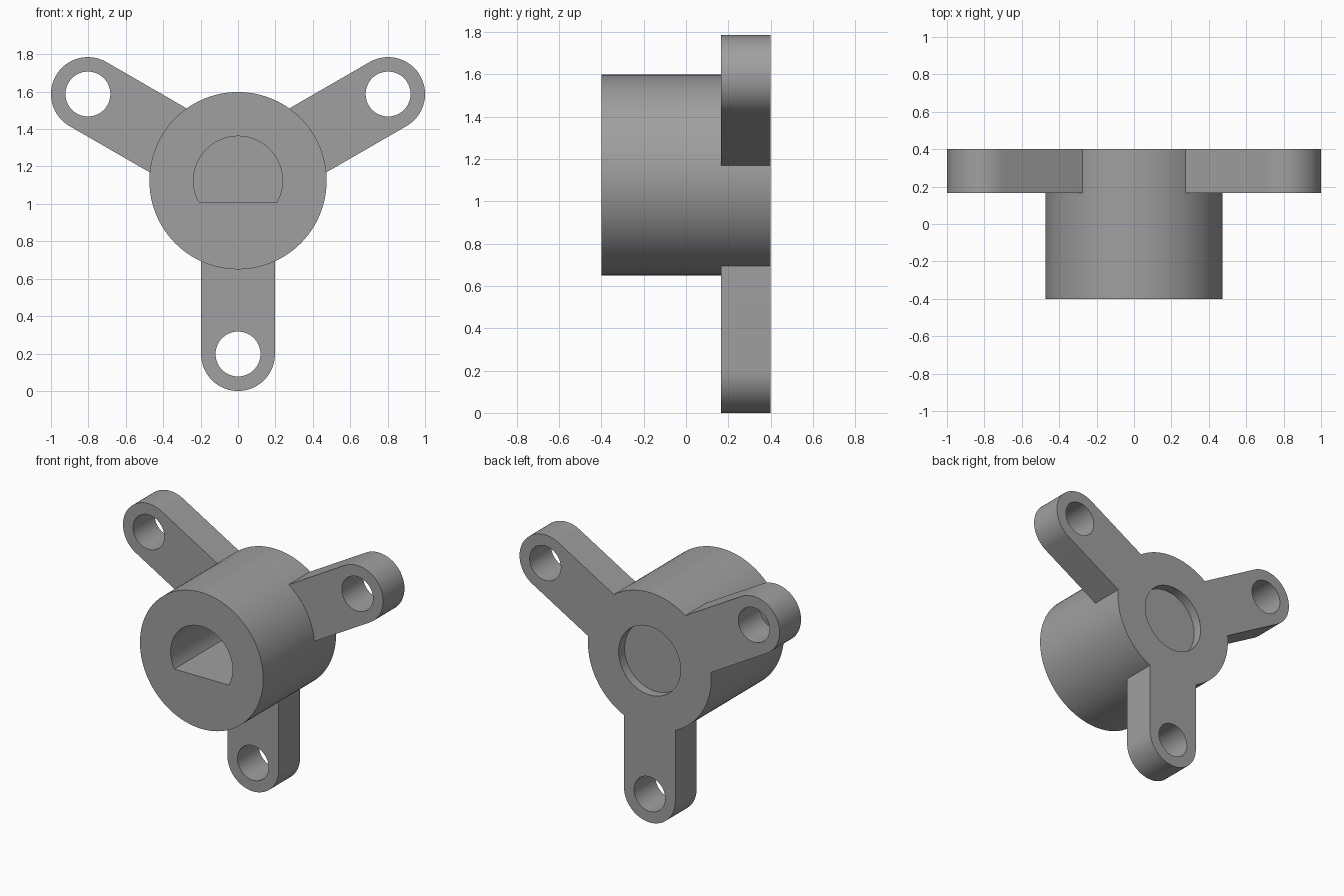
import bpy, bmesh, math
from mathutils import Matrix

if "Cube" in bpy.data.objects:
    bpy.data.objects.remove(bpy.data.objects["Cube"])

CZ = 1.124                    # height of the hub axis
HUB_R, BORE_R, ARM_R, HOLE_R = 0.474, 0.238, 0.1975, 0.12
REACH = 0.9266                # hub axis to arm hole
FRONT, PLATE, BACK = -0.4, 0.165, 0.4

grey = bpy.data.materials.new("grey")
grey.diffuse_color = (0.35, 0.35, 0.35, 1)
grey.use_nodes = True
grey.node_tree.nodes["Principled BSDF"].inputs["Base Color"].default_value = grey.diffuse_color


def arc(r, a0, a1, n, cx=0, cz=0):
    """Points along an arc, angles in degrees, both ends included."""
    return [(cx + r * math.cos(math.radians(a0 + (a1 - a0) * i / n)),
             cz + r * math.sin(math.radians(a0 + (a1 - a0) * i / n)))
            for i in range(n + 1)]


def circle(r, cx=0, cz=0, n=96):
    return arc(r, 0, 360, n, cx, cz)[:-1]


def extrude(name, outline, y0, y1, turns=(0,)):
    """Prism of an x/z outline from y0 to y1, repeated about the hub axis."""
    bm = bmesh.new()
    for turn in turns:
        rot = Matrix.Translation((0, 0, CZ)) @ Matrix.Rotation(math.radians(turn), 4, 'Y')
        face = bm.faces.new([bm.verts.new((x, y0, z)) for x, z in outline])
        new = bmesh.ops.extrude_face_region(bm, geom=[face])["geom"]
        top = [v for v in new if isinstance(v, bmesh.types.BMVert)]
        bmesh.ops.translate(bm, verts=top, vec=(0, y1 - y0, 0))
        bmesh.ops.transform(bm, matrix=rot, verts=list(face.verts) + top)
    bmesh.ops.recalc_face_normals(bm, faces=bm.faces)
    mesh = bpy.data.meshes.new(name)
    bm.to_mesh(mesh)
    bm.free()
    mesh.materials.append(grey)
    ob = bpy.data.objects.new(name, mesh)
    bpy.context.collection.objects.link(ob)
    return ob


def combine(target, tool, operation):
    mod = target.modifiers.new(operation, 'BOOLEAN')
    mod.object, mod.operation, mod.solver = tool, operation, 'EXACT'
    bpy.context.view_layer.objects.active = target
    bpy.ops.object.modifier_apply(modifier=mod.name)
    bpy.data.objects.remove(tool)


# Hub with three round-ended arms flush with its back
hub = extrude("hub_with_arms", circle(HUB_R), FRONT, BACK)
arm = [(-ARM_R, -0.3)] + arc(ARM_R, 180, 360, 40, 0, -REACH) + [(ARM_R, -0.3)]
combine(hub, extrude("arms", arm, PLATE, BACK, (0, 120, 240)), 'UNION')

# Bolt holes through the arm ends
combine(hub, extrude("bolt_holes", circle(HOLE_R, 0, -REACH, 64), PLATE - 0.1, BACK + 0.1,
                     (0, 120, 240)), 'DIFFERENCE')

# D-shaped shaft bore in the front
flat = math.degrees(math.asin(0.114 / BORE_R))
combine(hub, extrude("shaft_bore", arc(BORE_R, -flat, 180 + flat, 72), FRONT - 0.1, 0.19),
        'DIFFERENCE')

# Shallow round recess in the back
combine(hub, extrude("back_recess", circle(BORE_R), BACK - 0.065, BACK + 0.1), 'DIFFERENCE')

# Smooth curved walls, sharp edges
bpy.ops.object.select_all(action='DESELECT')
hub.select_set(True)
bpy.context.view_layer.objects.active = hub
bpy.ops.object.shade_smooth_by_angle(angle=math.radians(30))
